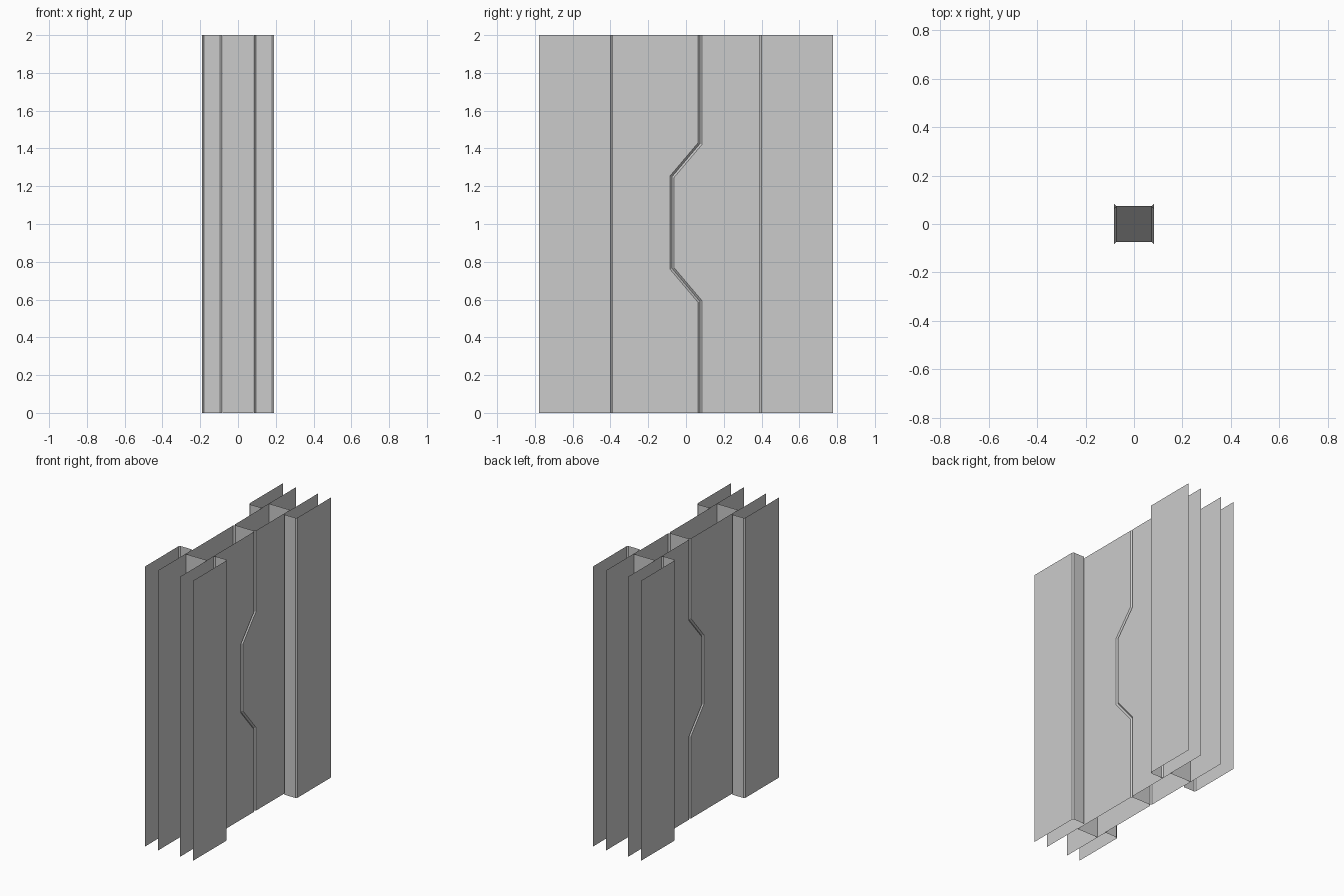
import bpy, bmesh, math

if "Cube" in bpy.data.objects:
    bpy.data.objects.remove(bpy.data.objects["Cube"])

HEIGHT = 2.0
# Seam between the doors as (y, z), with the direction its mitred bevel shifts in z
SEAM = [(0.074, 0.0, 0), (0.074, 0.59, 1), (-0.074, 0.765, 1),
        (-0.074, 1.25, -1), (0.074, 1.425, -1), (0.074, HEIGHT, 0)]
MITRE = 0.35
BEVEL = 0.011


def make_object(name, columns, closed):
    """Join neighbouring columns of points with quads."""
    bm = bmesh.new()
    cols = [[bm.verts.new(p) for p in col] for col in columns]
    pairs = list(zip(cols, cols[1:]))
    if closed:
        pairs.append((cols[-1], cols[0]))
    for a, b in pairs:
        for i in range(len(a) - 1):
            bm.faces.new((a[i], b[i], b[i + 1], a[i + 1]))
    bmesh.ops.dissolve_limit(bm, angle_limit=math.radians(1),
                             verts=bm.verts, edges=bm.edges)
    bmesh.ops.recalc_face_normals(bm, faces=bm.faces)
    mesh = bpy.data.meshes.new(name)
    bm.to_mesh(mesh)
    bm.free()
    obj = bpy.data.objects.new(name, mesh)
    bpy.context.collection.objects.link(obj)
    return obj


def door(name, side):
    """Open-topped hollow leaf; side is -1 or +1 along y."""
    face_x, seam_x, end_y = 0.083, 0.072, side * 0.47

    def seam_column(x, offset):
        return [(x, y + side * offset, z + side * offset * MITRE * turn)
                for y, z, turn in SEAM]

    def end_column(x):
        return [(x, end_y, z) for _, z, _ in SEAM]

    return make_object(name, [
        seam_column(seam_x, 0), seam_column(face_x, BEVEL), end_column(face_x),
        end_column(-face_x), seam_column(-face_x, BEVEL), seam_column(-seam_x, 0)], True)


# Sliding door leaves
door("left_door", -1)
door("right_door", 1)

# Pocket frames: bevelled channel around each door, open at the outer end
CHANNEL = [(0.19, 0.778), (0.19, 0.40), (0.18, 0.39),
           (0.096, 0.39), (0.086, 0.40), (0.086, 0.778)]
for y_name, sy in (("left", -1), ("right", 1)):
    for x_name, sx in (("back", -1), ("front", 1)):
        cols = [[(sx * x, sy * y, 0), (sx * x, sy * y, HEIGHT)] for x, y in CHANNEL]
        frame = make_object(f"{y_name}_{x_name}_pocket_frame", cols, False)
        # Make the open channel face outwards, judged by its outer sheet
        outer = max(frame.data.polygons, key=lambda p: abs(p.center.x))
        if outer.normal.x * sx < 0:
            frame.data.flip_normals()
